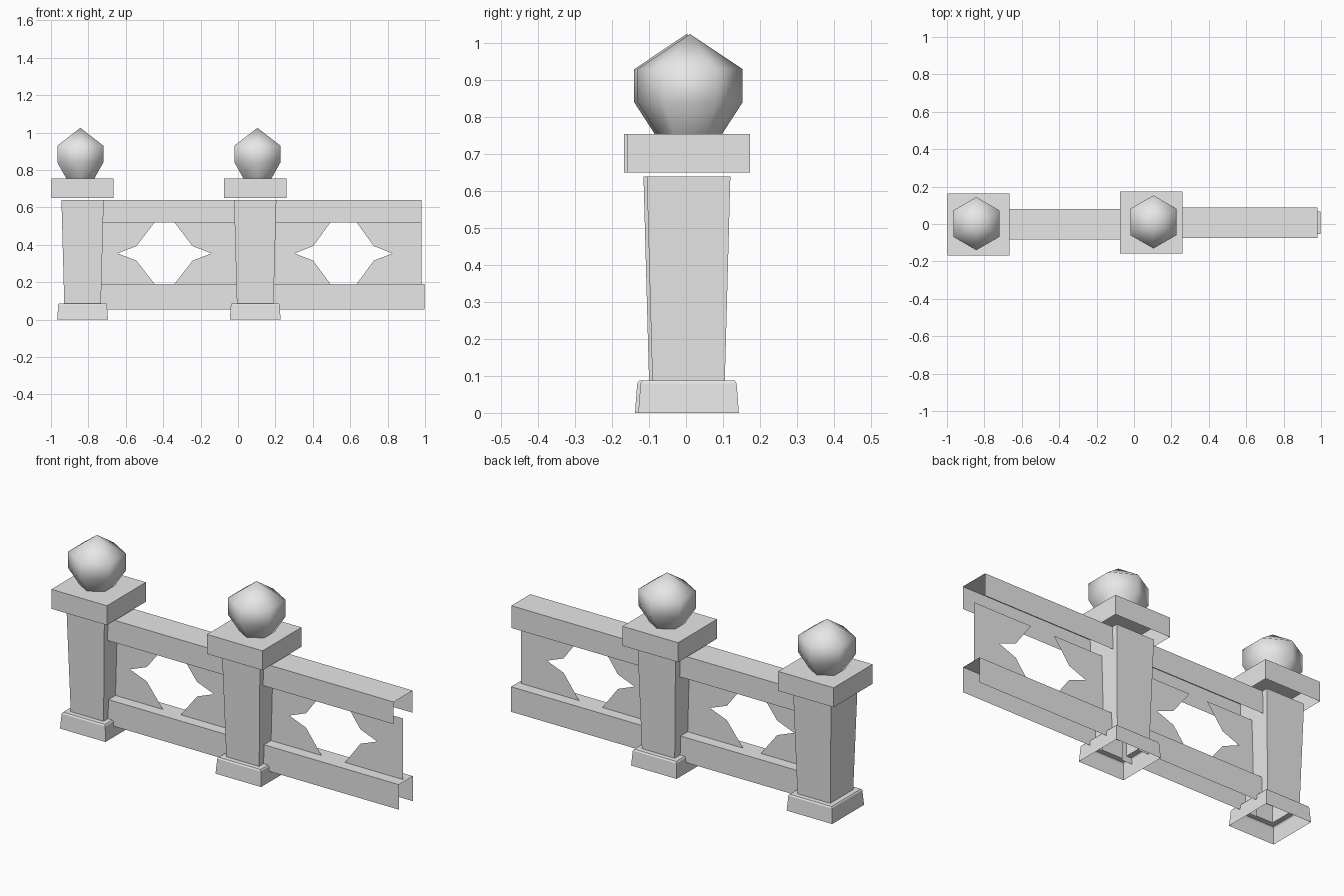
import bpy
from math import cos, sin, pi, radians

cube = bpy.data.objects.get("Cube")
if cube:
    bpy.data.objects.remove(cube)

stone = bpy.data.materials.new("grey stone")
stone.use_nodes = True
stone.diffuse_color = (0.8, 0.8, 0.8, 1)
stone.node_tree.nodes["Principled BSDF"].inputs["Base Color"].default_value = (0.8, 0.8, 0.8, 1)


def make(name, verts, faces, location=(0, 0, 0)):
    mesh = bpy.data.meshes.new(name)
    mesh.from_pydata(verts, [], faces)
    mesh.materials.append(stone)
    obj = bpy.data.objects.new(name, mesh)
    obj.location = location
    bpy.context.collection.objects.link(obj)
    return obj


def loft(name, profile, sides, start, location, lid=False):
    """Stack regular rings of (radius, z); a zero radius makes a point."""
    verts, faces, last = [], [], None
    for radius, z in profile:
        count = sides if radius else 1
        base = len(verts)
        verts += [(radius * cos(start + 2 * pi * i / sides),
                   radius * sin(start + 2 * pi * i / sides), z) for i in range(count)]
        if last is not None:
            for i in range(sides):
                j = (i + 1) % sides
                face = [last + i, last + j]
                faces.append(face + ([base + j, base + i] if radius else [base]))
        last = base
    if lid:
        faces.append(range(last, last + sides))
    return make(name, verts, faces, location)


def square(name, profile, location, lid=False):
    diagonal = [(half * 2 ** 0.5, z) for half, z in profile]
    return loft(name, diagonal, 4, pi / 4, location, lid)


def post(label, x, y, ball_shift):
    # Hollow plinth flowing into a shaft that widens upward
    square(label + "_post_shaft",
           [(0.136, 0), (0.13, 0.08), (0.125, 0.087), (0.098, 0.087), (0.113, 0.64)], (x, y, 0))
    # Cap slab, open underneath
    square(label + "_post_cap", [(0.166, 0.65), (0.166, 0.755)], (x, y, 0), lid=True)
    # Six-sided ball
    ball = loft(label + "_post_ball", [(0.087, 0.755), (0.142, 0.84), (0.142, 0.93), (0, 1.025)],
                6, pi / 6, (x + ball_shift, y + 0.004, 0))
    bpy.ops.object.select_all(action='DESELECT')
    ball.select_set(True)
    bpy.context.view_layer.objects.active = ball
    bpy.ops.object.shade_smooth_by_angle(angle=radians(80))


def rail(name, x0, x1, y, half, z0, z1):
    # Channel with a top and two sides, open below and at the ends
    section = [(y - half, z0), (y - half, z1), (y + half, z1), (y + half, z0)]
    verts = [(x, *p) for x in (x0, x1) for p in section]
    make(name, verts, [(i, i + 4, i + 5, i + 1) for i in range(3)])


def bay(label, x0, x1, rail_end, y, centre, hole):
    rail(label + "_top_rail", x0, x1, y, 0.081, 0.52, 0.64)
    rail(label + "_bottom_rail", x0, rail_end, y, 0.06, 0.055, 0.19)
    # Thin panel in two pieces around a pointed opening
    flat, shoulder, tip = hole
    for side, edge, sign in (("right", x0, -1), ("left", x1, 1)):
        outline = [(edge, 0.19), (centre + sign * flat, 0.19), (centre + sign * shoulder, 0.315),
                   (centre + sign * tip, 0.354), (centre + sign * shoulder, 0.393),
                   (centre + sign * flat, 0.52), (edge, 0.52)]
        make(f"{label}_panel_{side}", [(x, y, z) for x, z in outline], [range(7)[::-sign]])


post("end", -0.831, -0.002, -0.012)
post("middle", 0.092, 0.007, 0.012)
bay("first", -0.8, 0.02, 0.02, -0.002, -0.393, (0.053, 0.15, 0.251))
bay("second", 0.145, 0.982, 0.998, 0.007, 0.564, (0.07, 0.162, 0.262))
